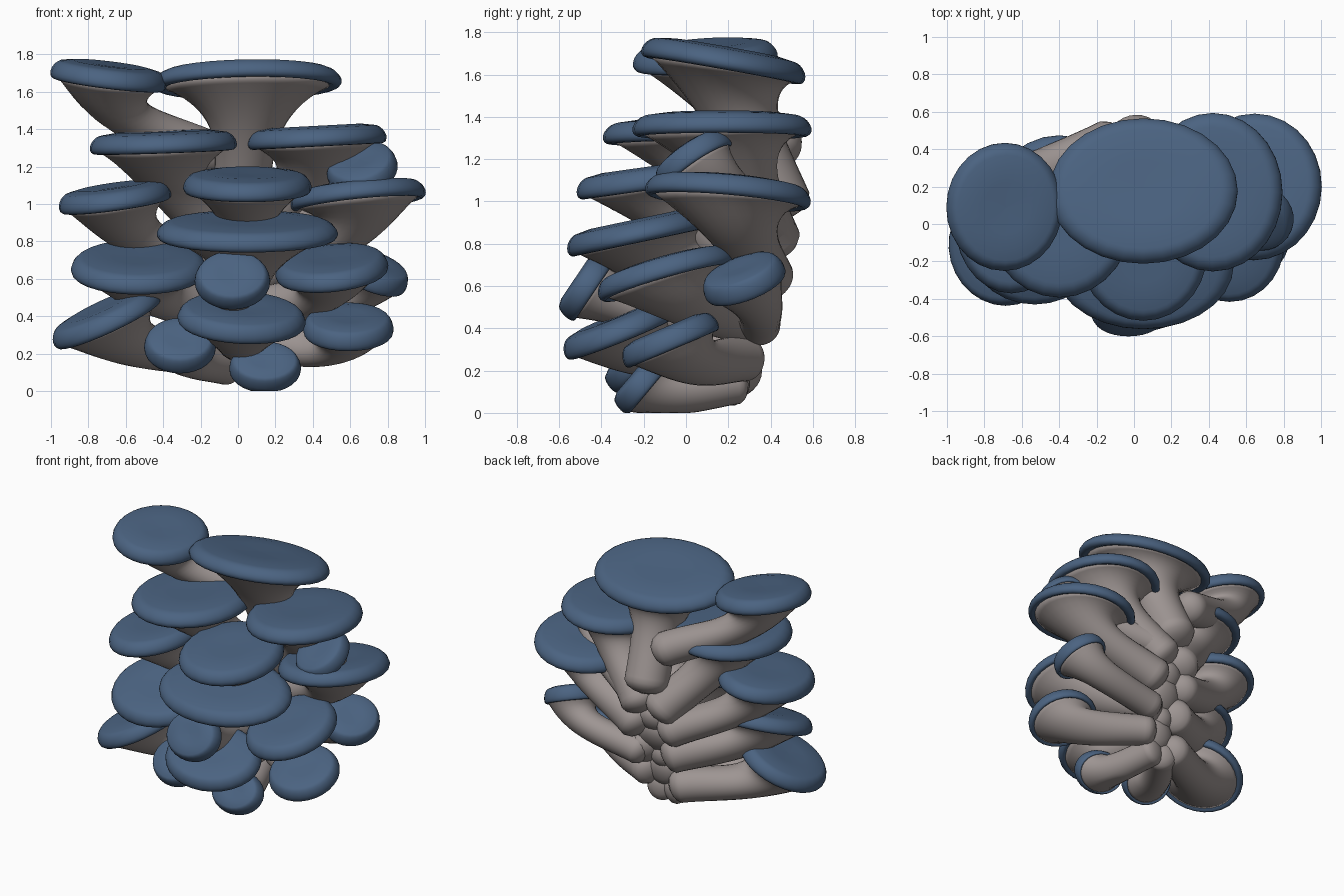
import bpy, bmesh, math
from mathutils import Vector, Euler

if "Cube" in bpy.data.objects:
    bpy.data.objects.remove(bpy.data.objects["Cube"])

SEG = 28


def material(name, colour):
    m = bpy.data.materials.new(name)
    m.diffuse_color = colour
    m.use_nodes = True
    m.node_tree.nodes["Principled BSDF"].inputs["Base Color"].default_value = m.diffuse_color
    return m


blue = material("cap_blue", (0.07, 0.125, 0.22, 1))
grey = material("stem_warm_grey", (0.34, 0.30, 0.29, 1))


def skin(name, rings, mat):
    """Skin a list of point rings, closing both ends."""
    bm = bmesh.new()
    rows = [[bm.verts.new((p.x, p.y, max(p.z, 0.0))) for p in r] for r in rings]
    for a, b in zip(rows, rows[1:]):
        for i in range(SEG):
            j = (i + 1) % SEG
            bm.faces.new((a[i], a[j], b[j], b[i]))
    for row in (rows[0], rows[-1]):
        bm.faces.new(row)
    bmesh.ops.recalc_face_normals(bm, faces=bm.faces)
    for f in bm.faces:
        f.smooth = True
    me = bpy.data.meshes.new(name)
    bm.to_mesh(me)
    bm.free()
    ob = bpy.data.objects.new(name, me)
    bpy.context.collection.objects.link(ob)
    me.materials.append(mat)


def ellipse(c, u, v):
    angles = [2 * math.pi * i / SEG for i in range(SEG)]
    return [c + u * math.cos(a) + v * math.sin(a) for a in angles]


def cap_profile():
    """Slightly dished top, rounded drooping rim, hollow underside (radius, height)."""
    rim = [math.pi * i / 9 for i in range(10)]
    return ([(0.02, 0.48), (0.4, 0.52), (0.65, 0.53)]
            + [(0.88 + 0.12 * math.sin(a) - 0.05 * math.cos(a), 0.46 * math.cos(a) - 0.02)
               for a in rim]
            + [(0.85, -0.35), (0.6, -0.1), (0.02, 0.0)])


def mushroom(name, x, y, z, rx, ry, tilt, roll=0, lift=0):
    rot = Euler((math.radians(tilt), math.radians(roll), 0)).to_matrix()
    u, v, n = (rot.col[i].copy() for i in range(3))
    c = Vector((x, y, z))
    th = 0.11
    skin(name + "_cap", [ellipse(c + n * h * th, u * rx * r, v * ry * r)
                         for r, h in cap_profile()], blue)

    # the root sits on a shared column at the back, about halfway down
    rz = 0.08 + 0.5 * z + lift
    p0, p3 = Vector((0.1 * x, 0.25 + 0.25 * min(rz, 0.9), rz)), c - n * th * 0.3
    r0 = 0.07 + 0.16 * rx
    p1 = p0.lerp(p3, 0.3)
    p2 = p3 - n * (p3 - p0).length * 0.29 + v * ry * 0.27

    # stem: bezier sweep with a rounded root, flaring into the cap
    rings = []
    for t in [0, 0.015, 0.05] + [0.1 + 0.9 * i / 20 for i in range(21)]:
        s = 1 - t
        p = p0 * s**3 + p1 * 3 * s * s * t + p2 * 3 * s * t * t + p3 * t**3
        tan = ((p1 - p0) * s * s + (p2 - p1) * 2 * s * t + (p3 - p2) * t * t).normalized()
        a = (u - tan * u.dot(tan)).normalized()
        b = tan.cross(a)
        a, b = a.lerp(u, t * t).normalized(), b.lerp(v, t * t).normalized()
        q = min(1, t / 0.12)
        root = math.sqrt(min(1, 0.03 + q * (2 - q)))
        flare = t**5
        rings.append(ellipse(p, a * root * (r0 + (rx * 0.92 - r0) * flare),
                             b * root * (r0 + (ry * 0.92 - r0) * flare)))
    skin(name + "_stem", rings, grey)


# top tier
mushroom("top_left", -0.69, 0.09, 1.69, 0.31, 0.34, 4, 7, 0.3)
mushroom("top_middle", 0.05, 0.18, 1.67, 0.50, 0.39, -10, -1)
mushroom("high_left", -0.40, 0.04, 1.33, 0.39, 0.43, 1, -2)
mushroom("high_right", 0.42, 0.17, 1.36, 0.37, 0.42, 0, -3)
# middle tiers
mushroom("small_right", 0.66, 0.03, 1.20, 0.19, 0.20, 34, -14, 0.16)
mushroom("upper_right", 0.64, 0.20, 1.05, 0.36, 0.39, -5, -6)
mushroom("upper_left", -0.66, 0.0, 1.04, 0.30, 0.37, 4, -8)
mushroom("upper_middle", 0.05, -0.15, 1.11, 0.34, 0.37, 8)
mushroom("centre", 0.05, -0.22, 0.86, 0.48, 0.35, 12)
mushroom("middle_left", -0.53, -0.11, 0.67, 0.36, 0.34, 19)
mushroom("middle_right", 0.50, -0.10, 0.665, 0.30, 0.33, 16, -6)
mushroom("small_front", -0.03, -0.48, 0.60, 0.20, 0.17, 56)
mushroom("small_back_right", 0.73, 0.27, 0.64, 0.19, 0.20, 20, 22)
# bottom tier
mushroom("lower_front", 0.02, -0.32, 0.40, 0.34, 0.28, 22, 3)
mushroom("lower_right", 0.59, -0.08, 0.35, 0.24, 0.24, 23)
mushroom("bottom_front", 0.145, -0.22, 0.135, 0.19, 0.15, 50)
mushroom("bottom_left", -0.31, -0.25, 0.25, 0.19, 0.17, 48, 0, -0.08)
mushroom("lower_left", -0.71, -0.13, 0.40, 0.31, 0.31, 8, -25, -0.1)
